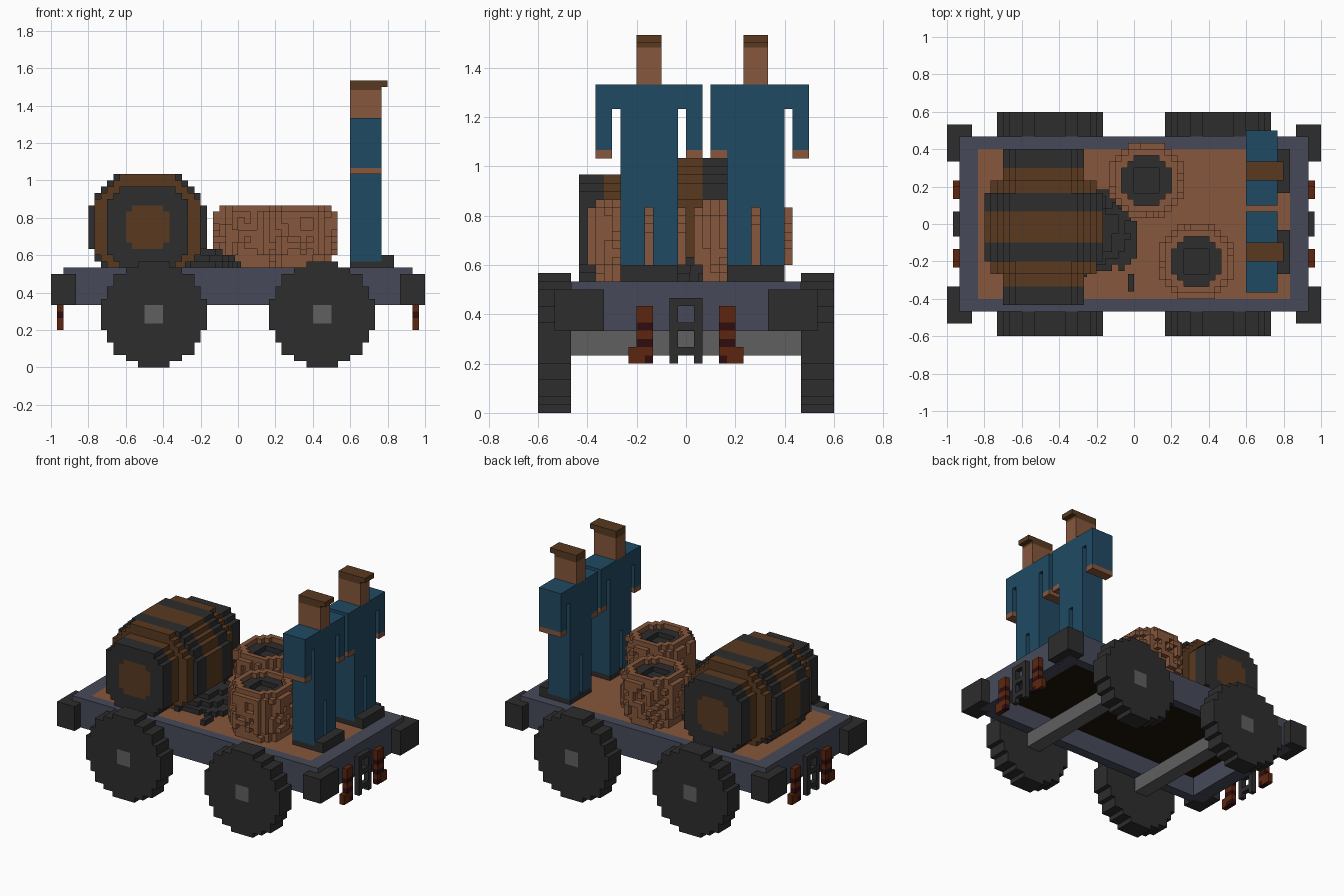
import bpy, bmesh, math, random

cube = bpy.data.objects.get("Cube")
if cube:
    bpy.data.objects.remove(cube, do_unlink=True)

random.seed(4)
V = 1 / 30          # block size
DECK = 16 * V       # height of the deck


def material(name, rgb):
    lin = [((c / 255 + 0.055) / 1.055) ** 2.4 for c in rgb] + [1.0]
    m = bpy.data.materials.new(name)
    m.use_nodes = True
    m.diffuse_color = lin
    bsdf = next(n for n in m.node_tree.nodes if n.type == 'BSDF_PRINCIPLED')
    bsdf.inputs["Base Color"].default_value = lin
    bsdf.inputs["Roughness"].default_value = 0.9
    return m


BLACK = material("charcoal", (45, 45, 45))
SLATE = material("slate", (70, 74, 89))
TAN = material("tan", (134, 87, 60))
BROWN = material("brown wood", (90, 58, 32))
BLUE = material("work blue", (32, 74, 99))
STEEL = material("steel grey", (96, 96, 96))
RUST = material("rust", (92, 38, 14))
MAROON = material("dark maroon", (48, 13, 15))
UNDER = material("dark underside", (29, 18, 8))


def finish(name, bm, mats):
    mesh = bpy.data.meshes.new(name)
    bm.to_mesh(mesh)
    bm.free()
    for m in mats:
        mesh.materials.append(m)
    ob = bpy.data.objects.new(name, mesh)
    bpy.context.collection.objects.link(ob)
    return ob


def box(name, mat, x, y, z):
    """Box from three (low, high) ranges."""
    bm = bmesh.new()
    bmesh.ops.create_cube(bm, size=1)
    for v in bm.verts:
        v.co = [(r[0] + r[1]) / 2 + c * (r[1] - r[0]) for c, r in zip(v.co, (x, y, z))]
    return finish(name, bm, [mat])


def blocks(name, rule, spans, centre):
    """Stepped shape: rule(i, j, k) gives the material of a block or None."""
    cells = {}
    for i in range(spans[0][0], spans[0][1] + 1):
        for j in range(spans[1][0], spans[1][1] + 1):
            for k in range(spans[2][0], spans[2][1] + 1):
                m = rule(i, j, k)
                if m:
                    cells[i, j, k] = m
    mats = list(dict.fromkeys(cells.values()))
    bm, verts = bmesh.new(), {}

    def vert(p):
        if p not in verts:
            verts[p] = bm.verts.new([c + q * V for c, q in zip(centre, p)])
        return verts[p]

    for cell, m in cells.items():
        for a in range(3):
            for s in (0, 1):
                near = list(cell)
                near[a] += 2 * s - 1
                if tuple(near) in cells:
                    continue
                quad = []
                for u, w in ((0, 0), (1, 0), (1, 1), (0, 1)):
                    p = list(cell)
                    p[a] += s
                    p[(a + 1) % 3] += u
                    p[(a + 2) % 3] += w
                    quad.append(vert(tuple(p)))
                face = bm.faces.new(quad if s else quad[::-1])
                face.material_index = mats.index(m)
    bmesh.ops.dissolve_limit(bm, angle_limit=0.02, verts=bm.verts[:],
                             edges=bm.edges[:], delimit={'MATERIAL'})
    return finish(name, bm, mats)


# Wagon frame and deck
for s, side in ((-1, "right"), (1, "left")):
    box(f"frame_side_{side}", SLATE, (-0.933, 0.933), sorted((s * 0.4, s * 0.467)), (0.333, DECK))
for s, end in ((-1, "rear"), (1, "lead")):
    box(f"frame_end_{end}", SLATE, sorted((s * 0.833, s * 0.933)), (-0.4, 0.4), (0.333, DECK))
box("deck", TAN, (-0.833, 0.833), (-0.4, 0.4), (0.5, DECK))
box("deck_underside", UNDER, (-0.833, 0.833), (-0.4, 0.4), (0.467, 0.5))


# Wheels with steel hubs, joined by square axles
def wheel_rule(i, j, k):
    if abs(i) <= 1 and abs(k) <= 1:
        return STEEL
    return BLACK if i * i + k * k <= 8.5 ** 2 else None


for x, end in ((-0.45, "rear"), (0.45, "lead")):
    for y, side in ((-0.6, "right"), (0.6 - 4 * V, "left")):
        blocks(f"wheel_{end}_{side}", wheel_rule, ((-8, 8), (0, 3), (-8, 8)),
               (x - V / 2, y, 8 * V))
    box(f"axle_{end}", STEEL, (x - 0.05, x + 0.05), (-0.467, 0.467), (0.233, 0.333))

# Buffers, hoses and coupling link at each end
for s, end in ((-1, "rear"), (1, "lead")):
    thin = sorted((s * 0.933, s * 0.967))
    for t, side in ((-1, "right"), (1, "left")):
        box(f"buffer_{end}_{side}", BLACK, sorted((s * 0.867, s)),
            sorted((t * 0.333, t * 0.533)), (0.333, 0.5))
        for k in range(6, 13):
            box(f"hose_{end}_{side}_{k}", MAROON if k in (6, 8, 10) else RUST, thin,
                sorted((t * 4 * V, t * 6 * V)), (k * V, (k + 1) * V))
        box(f"hose_foot_{end}_{side}", RUST, sorted((s * 0.933, s * 0.968)),
            sorted((t * 5 * V, t * 7 * V)), (6 * V, 8 * V))

    def link_rule(i, j, k):
        return BLACK if j in (-2, 1) or k in (7, 10, 13) else None
    blocks(f"coupling_{end}", link_rule, ((0, 0), (-2, 1), (6, 13)), (thin[0], 0, 0))


# Barrel lying across the deck, bulging towards the middle
def barrel_rule(i, j, k):
    a, d = abs(j), i * i + k * k
    if a >= 8:
        radius, top = 7.3, 6
    elif a >= 6:
        radius, top = 8.95, 8
    else:
        radius, top = 9.5, 8
    if d > radius ** 2 or k > top or (a >= 8 and abs(i) > 6):
        return None
    if a == 12:
        return BROWN if d <= 3.7 ** 2 else BLACK
    return BLACK if a >= 10 or 3 <= a <= 5 else BROWN


blocks("barrel", barrel_rule, ((-9, 9), (-12, 12), (-6, 8)),
       (-0.483 - V / 2, -0.0167 - V / 2, 0.75 - V / 2))


# Two rough clay pots with a stepped dark hollow
def pot_rule(i, j, k):
    r = math.hypot(i + 0.5, j + 0.5)
    if k == 9 and r < 4:
        return None
    if k == 8 and r < 4:
        return BLACK if r > 2.3 else None
    if k == 7 and r < 2.4:
        return BLACK
    core = 4.8 if k < 2 else 5.4
    shell = 5.4 if k < 2 or k == 9 else 6.1
    return TAN if r < core or (r < shell and random.random() > 0.3) else None


for n, (x, y) in enumerate(((0.067, 0.233), (0.333, -0.2))):
    blocks(f"pot_{n + 1}", pot_rule, ((-6, 5), (-6, 5), (0, 9)), (x, y, DECK))


# Heap of coal beside the barrel
def coal_rule(i, j, k):
    r = math.hypot(i, j)
    return BLACK if r + 1.6 * k + random.random() * 1.6 < 7.6 else None


blocks("coal_heap", coal_rule, ((-2, 6), (-7, 7), (0, 2)), (-0.217, -0.05, DECK))
box("loose_coal", BLACK, (-0.033, 0), (-0.36, -0.267), (DECK, DECK + V))


# Two standing workers facing +x
def worker(name, y, arm_in, arm_out):
    x = (0.6, 0.767)
    half = 3.5 * V
    for s, side in ((-1, "right"), (1, "left")):
        box(f"{name}_leg_{side}", BLUE, x, sorted((y + s * V / 2, y + s * half)), (0.567, 0.833))
    box(f"{name}_boots", BLACK, x, (y - half, y + half), (DECK, 0.567))
    box(f"{name}_toes", BLACK, (0.767, 0.833), (y - half, y + half), (DECK, 0.6))
    box(f"{name}_torso", BLUE, x, (y - half, y + half), (0.833, 1.333))
    box(f"{name}_shoulders", BLUE, x, (y + arm_in - 2 * V, y + arm_out + 2 * V), (1.233, 1.333))
    for lo, side in ((y + arm_in - 2 * V, "right"), (y + arm_out, "left")):
        box(f"{name}_arm_{side}", BLUE, x, (lo, lo + 2 * V), (1.067, 1.233))
        box(f"{name}_hand_{side}", TAN, x, (lo, lo + 2 * V), (1.033, 1.067))
    box(f"{name}_head", TAN, x, (y - 0.05, y + 0.05), (1.333, 1.483))
    box(f"{name}_cap", BROWN, x, (y - 0.05, y + 0.05), (1.483, 1.533))
    box(f"{name}_cap_peak", BROWN, (0.767, 0.8), (y - 0.05, y + 0.05), (1.5, 1.533))


worker("worker_right", -0.15, -4.5 * V, 4.5 * V)
worker("worker_left", 0.283, -3.5 * V, 4.5 * V)
